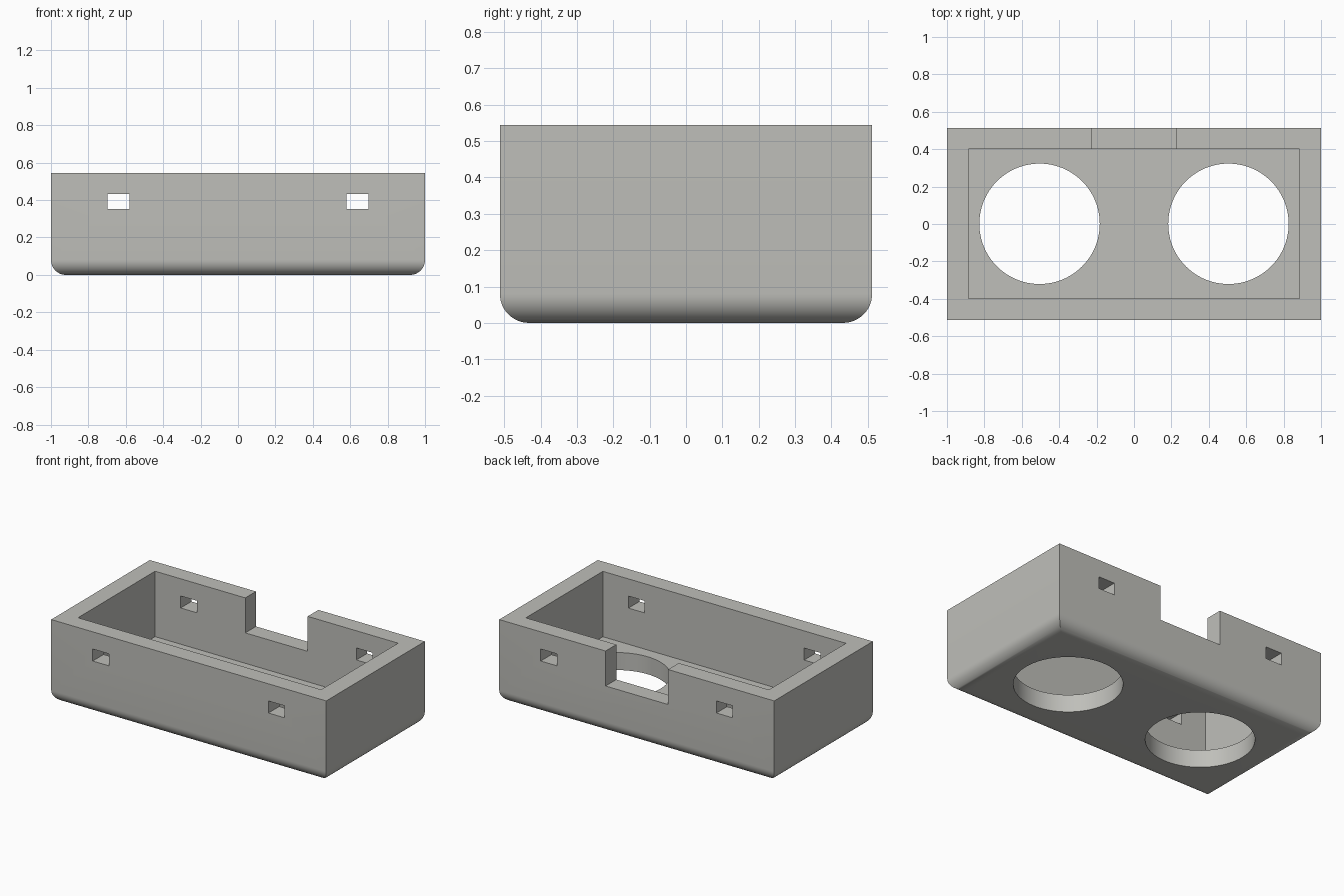
import bpy, bmesh, math

if "Cube" in bpy.data.objects:
    bpy.data.objects.remove(bpy.data.objects["Cube"])

HX, HY, H = 1.0, 0.512, 0.545      # outer half sizes and height
WALL, FLOOR, R = 0.116, 0.115, 0.08  # wall, floor, bottom rounding

grey = bpy.data.materials.new("warm_grey")
grey.diffuse_color = (0.52, 0.52, 0.49, 1)
grey.use_nodes = True
grey.node_tree.nodes["Principled BSDF"].inputs["Base Color"].default_value = grey.diffuse_color


def make_object(name, bm):
    bmesh.ops.recalc_face_normals(bm, faces=bm.faces)
    me = bpy.data.meshes.new(name)
    bm.to_mesh(me)
    bm.free()
    me.materials.append(grey)
    ob = bpy.data.objects.new(name, me)
    bpy.context.collection.objects.link(ob)
    return ob


def box(name, x0, x1, y0, y1, z0, z1):
    bm = bmesh.new()
    bmesh.ops.create_cube(bm, size=1)
    for v in bm.verts:
        v.co = ((x0 + x1) / 2 + v.co.x * (x1 - x0),
                (y0 + y1) / 2 + v.co.y * (y1 - y0),
                (z0 + z1) / 2 + v.co.z * (z1 - z0))
    return make_object(name, bm)


def cylinder(name, x, y, r, z0, z1):
    bm = bmesh.new()
    bmesh.ops.create_cone(bm, cap_ends=True, segments=96,
                          radius1=r, radius2=r, depth=z1 - z0)
    bmesh.ops.translate(bm, verts=bm.verts, vec=(x, y, (z0 + z1) / 2))
    return make_object(name, bm)


# Outer body: stacked rectangles, rounded and mitred along the bottom edges
STEPS = 12
levels = [(R * (1 - math.sin(a)), R * (1 - math.cos(a)))
          for a in (math.pi / 2 * i / STEPS for i in range(STEPS + 1))]
levels.append((0, H))
bm = bmesh.new()
rings = [[bm.verts.new((sx * (HX - d), sy * (HY - d), z))
          for sx, sy in ((-1, -1), (1, -1), (1, 1), (-1, 1))]
         for d, z in levels]
bm.faces.new(rings[0])
bm.faces.new(rings[-1])
for lo, hi in zip(rings, rings[1:]):
    for i in range(4):
        j = (i + 1) % 4
        bm.faces.new((lo[i], lo[j], hi[j], hi[i]))
body = make_object("enclosure_body", bm)

# Cutters: cavity, back notch, round floor holes, latch slots through both walls
cutters = [
    box("cavity_cutter", -HX + WALL, HX - WALL, -0.399, 0.401, FLOOR, 0.7),
    box("notch_cutter", -0.228, 0.226, 0.3, 0.7, 0.315, 0.7),
]
for s in (-1, 1):
    cutters.append(cylinder("floor_hole_cutter", s * 0.505, 0.001, 0.322, -0.1, 0.3))
    xs = sorted((s * 0.58, s * 0.698))
    cutters.append(box("slot_cutter", *xs, -0.7, 0.7, 0.353, 0.432))

bpy.context.view_layer.objects.active = body
body.select_set(True)
for c in cutters:
    mod = body.modifiers.new("cut", 'BOOLEAN')
    mod.operation = 'DIFFERENCE'
    mod.solver = 'EXACT'
    mod.object = c
    bpy.ops.object.modifier_apply(modifier=mod.name)
for c in cutters:
    bpy.data.objects.remove(c, do_unlink=True)

# Smooth roundings and hole walls, keep edges crisp
bpy.ops.object.shade_smooth_by_angle(angle=math.radians(30))
